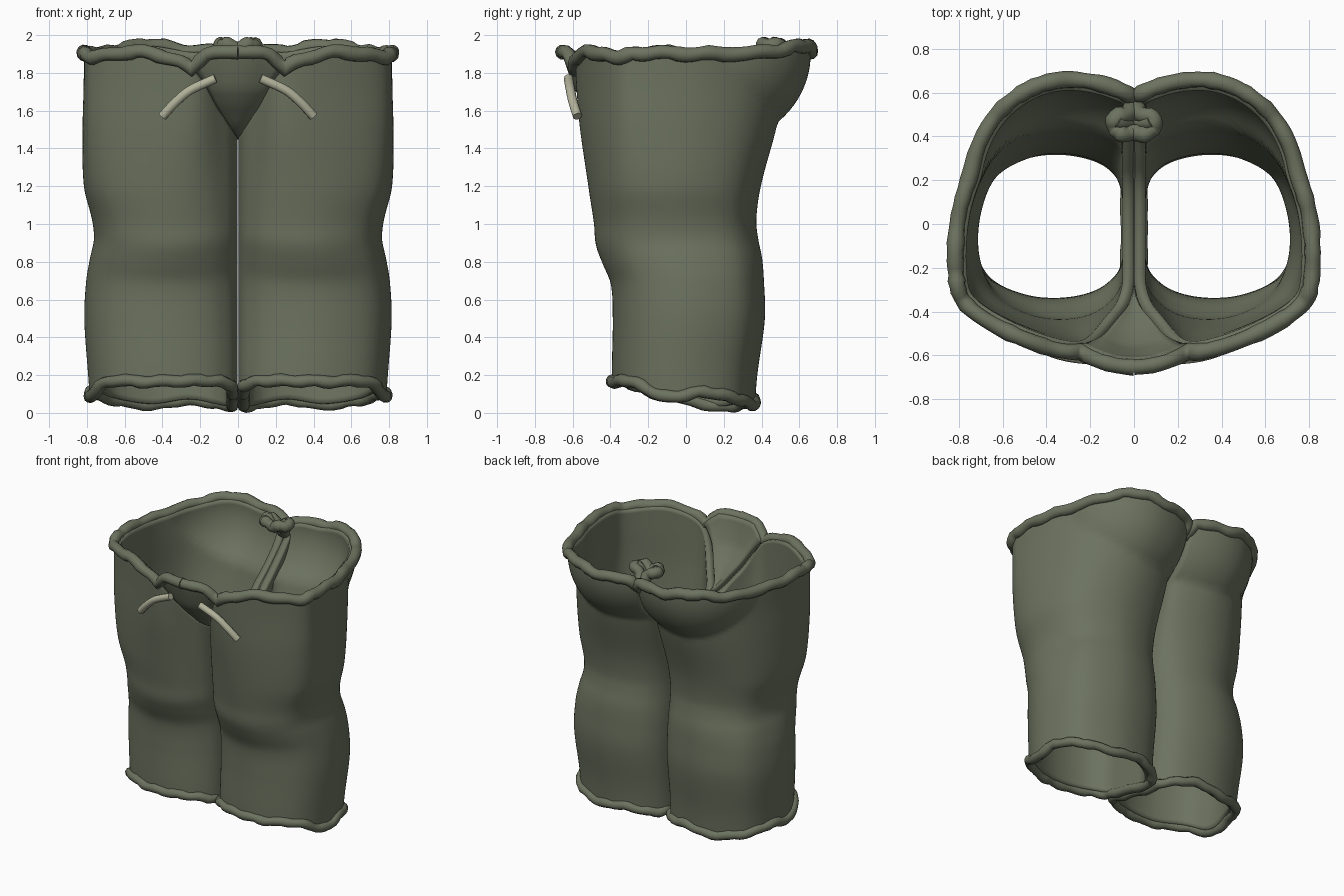
import bpy, math, random
from mathutils import Vector

if "Cube" in bpy.data.objects:
    bpy.data.objects.remove(bpy.data.objects["Cube"])
random.seed(4)

def mat(name, c):
    m = bpy.data.materials.new(name)
    m.diffuse_color = (*c, 1)
    m.use_nodes = True
    m.node_tree.nodes["Principled BSDF"].inputs["Base Color"].default_value = m.diffuse_color
    return m
CLOTH = mat("olive_cloth", (0.15, 0.17, 0.115))
CORD = mat("pale_cord", (0.45, 0.45, 0.33))

# leg cross-section templates (x 0..1 outward, y -1 front..1 back), starting at inner front
TOP = [(.004, -.45), (.12, -.80), (.30, -1), (.62, -.89), (.93, -.63), (1, -.32),
       (.97, .2), (.83, .66), (.60, .93), (.31, 1), (.03, .84), (.004, .5)]
LOW = [(.004, -.45), (.12, -.82), (.34, -.99), (.62, -.97), (.88, -.72), (1, -.25),
       (.99, .28), (.87, .74), (.60, .98), (.33, .98), (.11, .80), (.004, .4)]
Z_TOP = [1.46, 1.60, 1.82, 1.91, 1.885, 1.905, 1.90, 1.91, 1.945, 1.91, 1.88, 1.5]
Z_LOW = [.12, .165, .17, .165, .165, .085, .11, .075, .045, .07, .045, .04]
# z, outer x, front y, back y
PROFILE = [(0, .77, -.385, .36), (.2, .785, -.39, .375), (.5, .805, -.385, .415),
           (.7, .795, -.395, .41), (.82, .775, -.44, .40), (.92, .755, -.475, .38),
           (1.02, .765, -.485, .37), (1.2, .81, -.515, .395), (1.5, .82, -.56, .475),
           (1.75, .815, -.58, .525), (2.0, .815, -.59, .55)]

def cat(a, b, c, d, t):
    return b + .5 * t * (c - a + t * (2*a - 5*b + 4*c - d + t * (3*(b - c) + d - a)))

def loop_at(keys, u):
    n, i = len(keys), int(math.floor(u))
    return cat(*[keys[(i + k) % n] for k in (-1, 0, 1, 2)], u - i)

def profile(z):
    n = len(PROFILE)
    i = max(k for k in range(n - 1) if PROFILE[k][0] <= max(z, 0))
    p0, p1 = PROFILE[i], PROFILE[i + 1]
    h = p1[0] - p0[0]
    t = (z - p0[0]) / h
    def slope(k, c):
        a, b = PROFILE[max(k - 1, 0)], PROFILE[min(k + 1, n - 1)]
        return (b[c] - a[c]) / (b[0] - a[0])
    return [(2*t**3 - 3*t*t + 1) * p0[c] + (t**3 - 2*t*t + t) * h * slope(i, c)
            + (3*t*t - 2*t**3) * p1[c] + (t**3 - t*t) * h * slope(i + 1, c) for c in (1, 2, 3)]

def surface(u, z):
    """Point of the right leg at loop position u (0..12) and height z."""
    b = min(max((z - .8) / 1.0, 0), 1)
    b = b * b * (3 - 2 * b)
    s = [loop_at([p[k] for p in TOP], u) * b + loop_at([p[k] for p in LOW], u) * (1 - b) for k in (0, 1)]
    # knee fold sags in the middle of the front
    sag = .03 * max(0, -s[1]) * math.sin(math.pi * min(max(s[0], 0), 1)) * max(0, 1 - abs(z - .85) / .5)
    xo, yf, yb = profile(z + sag)
    x, y = max(s[0] * xo, .002), (yf + yb) / 2 + s[1] * (yb - yf) / 2
    # rounded seat lobe, pushing the back out with a crease below
    if 6 < u < 10.8:
        q = 1 - ((x - .3) / (.45 if x > .3 else .55))**2 - ((z - 1.9) / .48)**2
        if q > 0:
            w = min(1, (10.8 - u) / .7)
            y += w * max(0, .15 + .51 * math.sqrt(q) - y)
    return Vector((x, y, z))

def mesh_obj(name, verts, faces, mirror=False, thick=0):
    me = bpy.data.meshes.new(name)
    me.from_pydata([tuple(v) for v in verts], [], faces)
    ob = bpy.data.objects.new(name, me)
    bpy.context.collection.objects.link(ob)
    me.materials.append(CLOTH)
    me.polygons.foreach_set("use_smooth", [True] * len(me.polygons))
    if mirror:
        m = ob.modifiers.new("mirror", 'MIRROR')
        m.use_mirror_merge = False
    if thick:
        m = ob.modifiers.new("thickness", 'SOLIDIFY')
        m.thickness, m.offset = thick, -1
    return ob

def tube(name, paths, r, m, cyclic=False, lumpy=0):
    cu = bpy.data.curves.new(name, 'CURVE')
    cu.dimensions, cu.bevel_depth, cu.bevel_resolution = '3D', r, 3
    cu.use_fill_caps = True
    for pts in paths:
        sp = cu.splines.new('POLY')
        sp.points.add(len(pts) - 1)
        for p, v in zip(sp.points, pts):
            p.co = (*v, 1)
            p.radius = 1 + random.uniform(-lumpy, lumpy)
        sp.use_cyclic_u = cyclic
        sp.use_smooth = True
    cu.materials.append(m)
    ob = bpy.data.objects.new(name, cu)
    bpy.context.collection.objects.link(ob)
    return ob

def flip(pts):
    return [Vector((-p[0], p[1], p[2])) for p in pts]

def smooth_path(keys, steps=6):
    k = [Vector(p) for p in keys]
    k = [2 * k[0] - k[1]] + k + [2 * k[-1] - k[-2]]
    out = [cat(*k[i - 1:i + 3], s / steps) for i in range(1, len(k) - 2) for s in range(steps)]
    return out + [k[-2]]

# trouser legs: columns run between wavy hem and waist heights
N, R = 120, 64
verts, faces = [], []
for i in range(N):
    u = 12 * i / N
    z0, z1 = loop_at(Z_LOW, u), loop_at(Z_TOP, u)
    verts += [surface(u, z0 + (z1 - z0) * j / R) for j in range(R + 1)]
for i in range(N):
    a, b = i * (R + 1), (i + 1) % N * (R + 1)
    faces += [(a + j, b + j, b + j + 1, a + j + 1) for j in range(R)]
mesh_obj("trouser_legs", verts, faces, True, .05)

# front gusset: slanted panel between the two legs
def edge(u):
    return surface(u, loop_at(Z_TOP, u))
def gusset_point(f, s):
    e = edge(2 * f)
    k = 1 - s * s
    rise = max(0, (f - .75) / .25)
    return Vector((e.x * s, e.y - .07 * k * f, e.z + .09 * min(1, 1.6 * k) * rise))
G, H = 20, 16
verts = [gusset_point(i / G, 2 * j / H - 1) for i in range(G + 1) for j in range(H + 1)]
W = H + 1
mesh_obj("front_gusset", verts, [(i*W + j, i*W + j + 1, i*W + W + j + 1, i*W + W + j)
                                 for i in range(G) for j in range(H)], False, .04)

# crotch strip joining the inner leg edges
us = [10.4 + 1.6 * i / 20 for i in range(21)]
right = [edge(u) for u in us]
mesh_obj("crotch_strip", right + flip(right), [(i, i + 1, i + 22, i + 21) for i in range(20)])

# rolled waistband, ending in a gathered knot at the back
waist = [gusset_point(1, j / 6) for j in range(6)]
waist += [edge(2 + 8.2 * i / 60) + Vector((0, 0, .007 * math.sin(i * 1.1))) for i in range(61)]
knot = smooth_path([waist[-1], (.03, .50, 1.92), (.085, .49, 1.95), (.085, .44, 1.94),
                    (.05, .41, 1.95), (.0, .42, 1.92)], 4)
waist += knot[1:]
tube("waistband_roll", [waist, flip(waist)], .038, CLOTH, lumpy=.1)
bump = smooth_path([(.02, .46, 1.90), (.06, .46, 1.95), (.08, .47, 1.965)], 3)
tube("waist_knot", [bump, flip(bump)], .03, CLOTH)

# rolled cuffs
cuff = []
for i in range(72):
    u = 12 * i / 72
    p = surface(u, loop_at(Z_LOW, u))
    p.x = max(p.x, .03)
    p.z += .005 * math.sin(i * 1.3)
    cuff.append(p)
tube("leg_cuffs", [cuff, flip(cuff)], .032, CLOTH, True, .1)

# drawstring ends
cord = smooth_path([(.12, -.622, 1.77), (.25, -.612, 1.71), (.33, -.598, 1.645), (.40, -.575, 1.57)])
tube("drawstrings", [cord, flip(cord)], .025, CORD)
